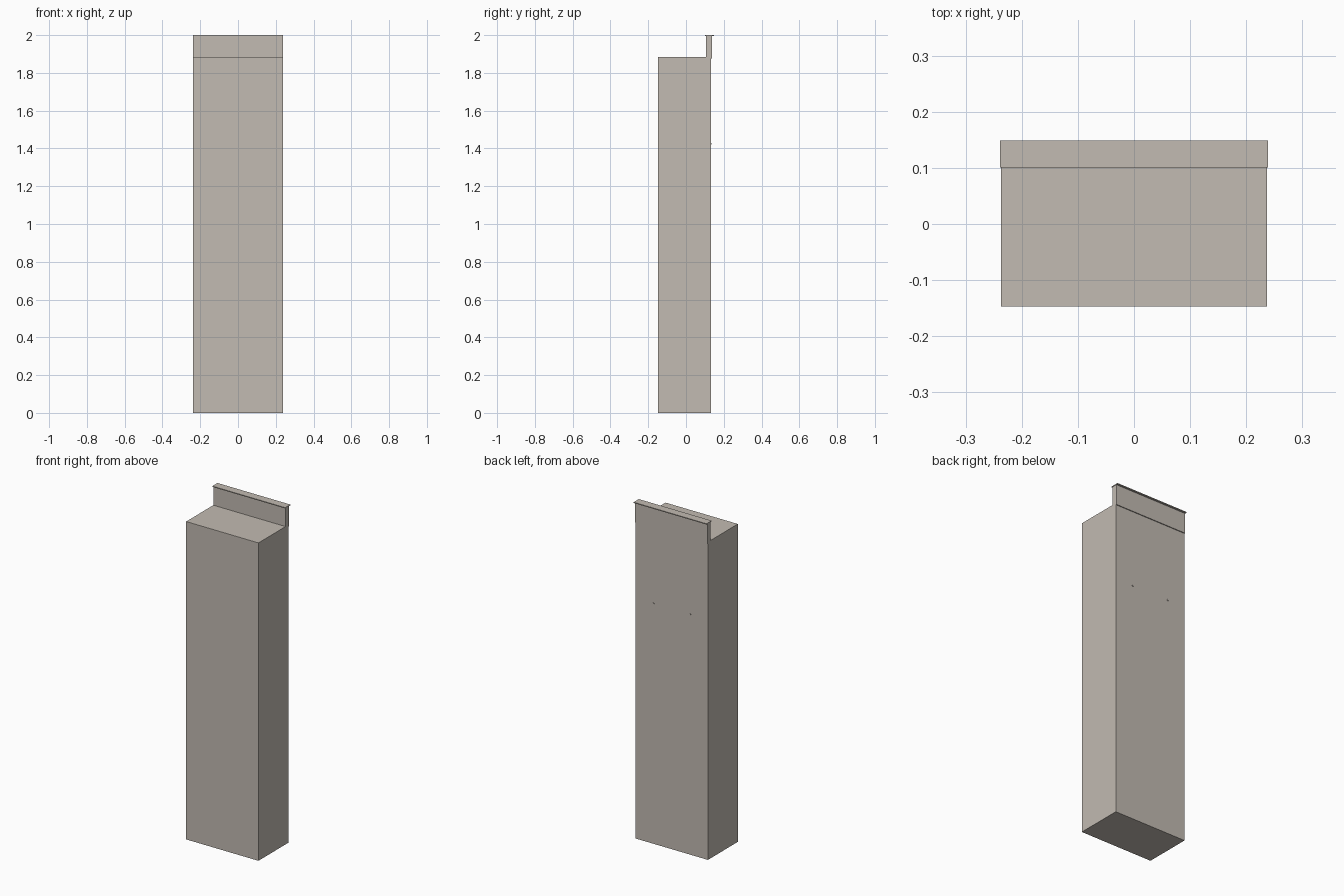
import bpy
from math import pi

cube = bpy.data.objects.get("Cube")
if cube:
    bpy.data.objects.remove(cube, do_unlink=True)

# Single warm grey finish
grey = bpy.data.materials.new("warm_grey")
grey.use_nodes = True
colour = (0.54, 0.495, 0.445, 1)
grey.diffuse_color = colour
grey.node_tree.nodes["Principled BSDF"].inputs["Base Color"].default_value = colour


def box(name, half_x, y0, y1, z0, z1):
    """Box centred on x, given its y and z limits."""
    bpy.ops.mesh.primitive_cube_add(size=1, location=(0, (y0 + y1) / 2, (z0 + z1) / 2))
    ob = bpy.context.object
    ob.name = name
    ob.scale = (2 * half_x, y1 - y0, z1 - z0)
    bpy.ops.object.transform_apply(location=False, rotation=False, scale=True)
    ob.data.materials.append(grey)
    return ob


BACK = 0.133

# Main block
box("body", 0.237, -0.147, BACK, 0, 1.885)

# Upstand along the back edge, lapping slightly over the rear face
box("upstand", 0.237, 0.107, 0.138, 1.875, 1.996)

# Thin cap overhanging the upstand
box("cap", 0.239, 0.101, 0.149, 1.995, 2.0)

# Two small fixings on the rear face
for side, x in (("left", 0.12), ("right", -0.12)):
    bpy.ops.mesh.primitive_cylinder_add(
        vertices=8, radius=0.005, depth=0.006,
        location=(x, BACK, 1.425), rotation=(pi / 2, 0, 0))
    fixing = bpy.context.object
    fixing.name = side + "_fixing"
    fixing.data.materials.append(grey)
